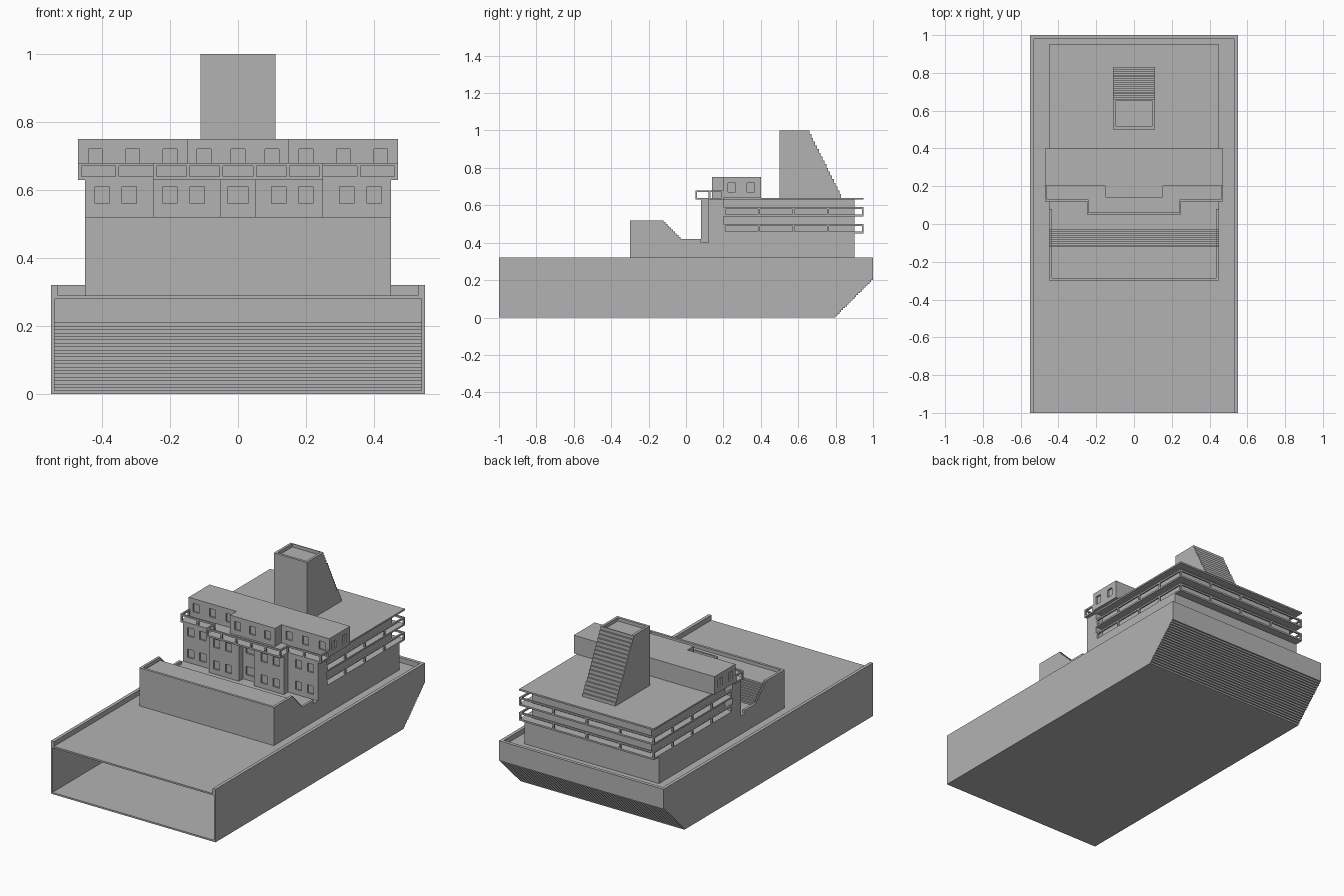
import bpy, bmesh

if "Cube" in bpy.data.objects:
    bpy.data.objects.remove(bpy.data.objects["Cube"])

grey = bpy.data.materials.new("ship_grey")
grey.use_nodes = True
COLOUR = (0.45, 0.45, 0.45, 1)
grey.diffuse_color = COLOUR
for node in grey.node_tree.nodes:
    if node.type == 'BSDF_PRINCIPLED':
        node.inputs["Base Color"].default_value = COLOUR


def finish(name, bm):
    bmesh.ops.recalc_face_normals(bm, faces=bm.faces[:])
    mesh = bpy.data.meshes.new(name)
    bm.to_mesh(mesh)
    bm.free()
    mesh.materials.append(grey)
    obj = bpy.data.objects.new(name, mesh)
    bpy.context.scene.collection.objects.link(obj)
    return obj


def prism(name, points, axis, low, high):
    """Extrude a closed outline along x (outline in y, z) or z (outline in x, y)."""
    bm = bmesh.new()
    place = (lambda a, b, t: (t, a, b)) if axis == 'x' else (lambda a, b, t: (a, b, t))
    rings = [[bm.verts.new(place(a, b, t)) for a, b in points] for t in (low, high)]
    bm.faces.new(rings[0])
    bm.faces.new(rings[1])
    for i in range(len(points)):
        j = (i + 1) % len(points)
        bm.faces.new((rings[0][i], rings[0][j], rings[1][j], rings[1][i]))
    return finish(name, bm)


def boxes(name, bounds):
    """One object of several boxes, each given as x0, x1, y0, y1, z0, z1."""
    bm = bmesh.new()
    for x0, x1, y0, y1, z0, z1 in bounds:
        for v in bmesh.ops.create_cube(bm, size=1)["verts"]:
            v.co = (x1 if v.co.x > 0 else x0,
                    y1 if v.co.y > 0 else y0,
                    z1 if v.co.z > 0 else z0)
    return finish(name, bm)


def stairs(y, z, dy, dz, count, rise_first=True):
    pts = [(y, z)]
    for _ in range(count):
        if rise_first:
            pts.append((y, z + dz))
        else:
            pts.append((y + dy, z))
        y, z = y + dy, z + dz
        pts.append((y, z))
    return pts


def cut(obj, cutter):
    cutter.hide_render = True
    mod = obj.modifiers.new("cut", 'BOOLEAN')
    mod.object = cutter
    mod.solver = 'EXACT'
    bpy.context.view_layer.objects.active = obj
    bpy.ops.object.modifier_apply(modifier=mod.name)
    bpy.data.objects.remove(cutter)


def railing(name, path, floor, spacing):
    """Top bar with posts along an axis-aligned path."""
    h, parts = 0.005, []
    for (xa, ya), (xb, yb) in zip(path, path[1:]):
        parts.append((min(xa, xb) - h, max(xa, xb) + h,
                      min(ya, yb) - h, max(ya, yb) + h, floor + 0.03, floor + 0.04))
        n = max(1, round((abs(xa - xb) + abs(ya - yb)) / spacing))
        for i in range(n + 1):
            x, y = xa + (xb - xa) * i / n, ya + (yb - ya) * i / n
            parts.append((x - h, x + h, y - h, y + h, floor, floor + 0.03))
    return boxes(name, parts)


def mirrored(right):
    """Complete a plan outline symmetric about x = 0."""
    return right + [(-x, y) for x, y in reversed(right)]


# Hull: open-ended shell with a stepped bow, side plates and bulwarks
bow = stairs(0.8, 0, 0.01, 0.01, 20)
inner_bow = [(y - 0.01, z + 0.01) for y, z in bow]
prism("hull_shell", [(-1, 0)] + bow + [(1, 0.32), (0.98, 0.32), (0.98, 0.29), (-1, 0.29),
      (-1, 0.28), (0.99, 0.28)] + inner_bow[::-1] + [(-1, 0.01)], 'x', -0.54, 0.54)
for side, s in (("left", 1), ("right", -1)):
    prism(side + "_hull_side", [(-1, 0)] + bow + [(1, 0.32), (-1, 0.32)], 'x',
          min(s * 0.54, s * 0.55), max(s * 0.54, s * 0.55))
    boxes(side + "_bulwark", [(min(s * 0.53, s * 0.54), max(s * 0.53, s * 0.54),
                               -1, 0.98, 0.29, 0.32)])

# Terrace with steps and a parapet
terrace_steps = stairs(-0.13, 0.50, 0.01, -0.01, 10, False)
prism("terrace", [(-0.30, 0.29), (-0.30, 0.50)] + terrace_steps + [(0.12, 0.40), (0.12, 0.29)],
      'x', -0.435, 0.435)
parapet = ([(-0.30, 0.29), (-0.30, 0.52)] + [(y, z + 0.02) for y, z in terrace_steps]
           + [(0.08, 0.42), (0.08, 0.40), (0.12, 0.40), (0.12, 0.29)])
prism("left_parapet", parapet, 'x', 0.435, 0.45)
prism("right_parapet", parapet, 'x', -0.45, -0.435)
boxes("front_parapet", [(-0.435, 0.435, -0.30, -0.285, 0.50, 0.52)])

# Stepped front of the deckhouse with recessed windows
facade = prism("deckhouse_front", mirrored([(0.45, 0.20), (0.45, 0.12), (0.25, 0.12),
               (0.25, 0.08), (0.05, 0.08), (0.05, 0.12)]), 'z', 0.29, 0.63)
holes = []
for z in (0.43, 0.56):
    for x in (0, 0.12, 0.20, 0.32, 0.40):
        face = 0.08 if 0.05 < x < 0.25 else 0.12
        half = 0.03 if x == 0 else 0.021
        for s in ((1, -1) if x else (1,)):
            holes.append((s * x - half, s * x + half, face - 0.01, face + 0.01, z, z + 0.05))
cut(facade, boxes("window_cutter", holes))

# Deckhouse and its balcony decks
boxes("lower_deckhouse", [(-0.45, 0.45, 0.20, 0.90, 0.29, 0.45)])
boxes("upper_deckhouse", [(-0.40, 0.40, 0.20, 0.90, 0.45, 0.63)])
for name, z in (("lower", 0.45), ("middle", 0.54), ("top", 0.63)):
    boxes(name + "_deck", [(-0.45, 0.45, 0.20, 0.95, z, z + 0.01)])
    if name != "top":
        railing(name + "_deck_railing", mirrored([(0.445, 0.205), (0.445, 0.945)]),
                z + 0.01, 0.2)

# Bridge balcony
prism("bridge_balcony", mirrored([(0.47, 0.20), (0.47, 0.12), (0.25, 0.12), (0.25, 0.05)]),
      'z', 0.63, 0.64)
railing("bridge_balcony_railing", mirrored([(0.465, 0.195), (0.465, 0.125), (0.245, 0.125),
        (0.245, 0.055)]), 0.64, 0.1)

# Bridge with recessed windows
bridge = prism("bridge", mirrored([(0.47, 0.40), (0.47, 0.20), (0.15, 0.20), (0.15, 0.14)]),
               'z', 0.64, 0.75)
holes = []
for x in (0, 0.10, 0.20, 0.31, 0.42):
    face = 0.14 if x < 0.15 else 0.20
    for s in ((1, -1) if x else (1,)):
        holes.append((s * x - 0.02, s * x + 0.02, face - 0.01, face + 0.01, 0.67, 0.72))
for x in (-0.47, 0.47):
    for y in (0.245, 0.345):
        holes.append((x - 0.01, x + 0.01, y - 0.02, y + 0.02, 0.67, 0.72))
cut(bridge, boxes("bridge_window_cutter", holes))

# Funnel with a stepped back and a recessed top
funnel = prism("funnel", [(0.50, 0.64), (0.50, 1.0)]
               + stairs(0.66, 1.0, 0.01, -0.02, 18), 'x', -0.11, 0.11)
cut(funnel, boxes("funnel_cutter", [(-0.095, 0.095, 0.515, 0.655, 0.98, 1.02)]))
